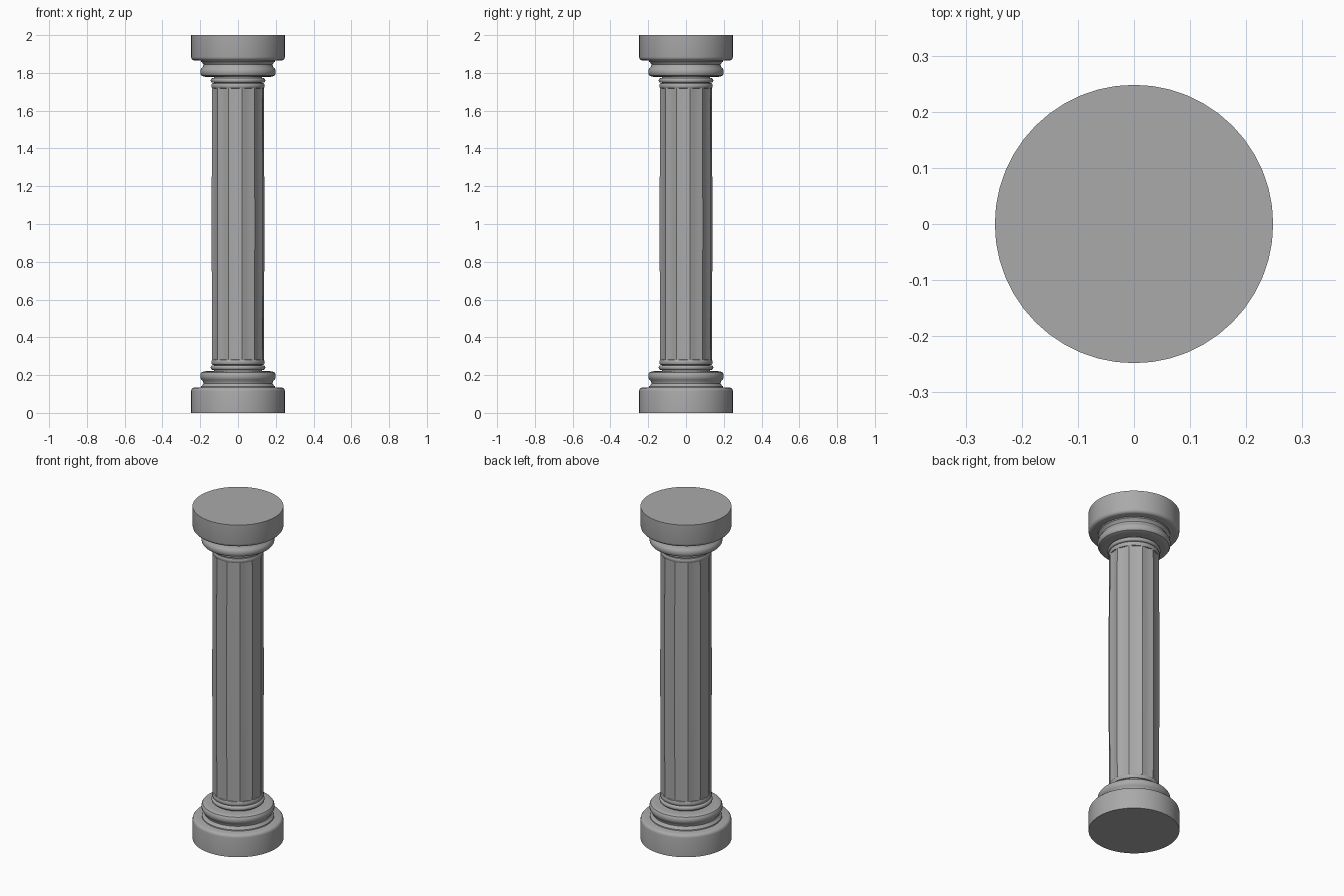
import bpy, bmesh, math

cube = bpy.data.objects.get("Cube")
if cube:
    bpy.data.objects.remove(cube, do_unlink=True)

stone = bpy.data.materials.new("grey_stone")
STONE = (0.4, 0.4, 0.4, 1)
stone.diffuse_color = STONE
stone.use_nodes = True
stone.node_tree.nodes["Principled BSDF"].inputs["Base Color"].default_value = STONE

HEIGHT = 2.0
SIDES = 48
FLUTES = 12
STEPS = 8        # points around each flute


def skin(name, rings, angle):
    """Join stacked rings of points into a closed, smooth-shaded solid."""
    bm = bmesh.new()
    loops = [[bm.verts.new(p) for p in ring] for ring in rings]
    for low, high in zip(loops, loops[1:]):
        n = len(low)
        for i in range(n):
            j = (i + 1) % n
            bm.faces.new((low[i], low[j], high[j], high[i]))
    bm.faces.new(loops[0][::-1])
    bm.faces.new(loops[-1])
    bmesh.ops.recalc_face_normals(bm, faces=bm.faces)
    mesh = bpy.data.meshes.new(name)
    bm.to_mesh(mesh)
    bm.free()
    mesh.materials.append(stone)
    obj = bpy.data.objects.new(name, mesh)
    bpy.context.collection.objects.link(obj)
    bpy.ops.object.select_all(action='DESELECT')
    obj.select_set(True)
    bpy.context.view_layer.objects.active = obj
    bpy.ops.object.shade_smooth_by_angle(angle=math.radians(angle))
    return obj


def circle(radius, z):
    return [(radius * math.cos(math.tau * i / SIDES),
             radius * math.sin(math.tau * i / SIDES), z) for i in range(SIDES)]


def turned_pair(low_name, high_name, profile):
    """Turn a profile at the foot of the column and its reflection at the head."""
    skin(low_name, [circle(r, z) for r, z in profile], 35)
    skin(high_name, [circle(r, HEIGHT - z) for r, z in reversed(profile)], 35)


def bulge(r, z0, z1, depth, steps=6):
    """Half-round outward profile from z0 to z1, starting at radius r."""
    return [(r + depth * math.sin(math.pi * i / steps),
             (z0 + z1) / 2 - (z1 - z0) / 2 * math.cos(math.pi * i / steps))
            for i in range(steps + 1)]


# Round plinth and matching top slab, with a softened inner rim
turned_pair("plinth", "top_slab",
            [(0.248, 0), (0.248, 0.115), (0.246, 0.124), (0.24, 0.131), (0.232, 0.134)])

# Moulding: flared foot, hollow waist, and rounded roll
turned_pair("base_moulding", "capital_moulding",
            [(0.198, 0.13), (0.196, 0.14), (0.188, 0.147), (0.183, 0.156), (0.185, 0.166)]
            + bulge(0.186, 0.172, 0.218, 0.014)[1:-1] + [(0.18, 0.22), (0.165, 0.221)])

# Narrow neck and two thin collars between moulding and shaft
turned_pair("base_neck", "capital_neck", [(0.128, 0.215), (0.128, 0.285)])
turned_pair("base_wide_collar", "capital_wide_collar", bulge(0.136, 0.228, 0.252, 0.009))
turned_pair("base_thin_collar", "capital_thin_collar", bulge(0.134, 0.254, 0.282, 0.007))


# Shaft with shallow flutes and a very slight swelling at mid height
def fluted_ring(z, radius, depth):
    ring = []
    for i in range(FLUTES * STEPS):
        a = math.tau * (i / (FLUTES * STEPS)) + math.radians(9)
        t = (i % STEPS) / STEPS
        r = radius - depth * math.sin(math.pi * t)
        ring.append((r * math.cos(a), r * math.sin(a), z))
    return ring


LOW, HIGH = 0.28, HEIGHT - 0.28
rings = []
for k in range(13):
    t = k / 12
    rings.append(fluted_ring(LOW + (HIGH - LOW) * t,
                             0.139 + 0.002 * math.sin(math.pi * t), 0.007))
skin("fluted_shaft", rings, 25)
